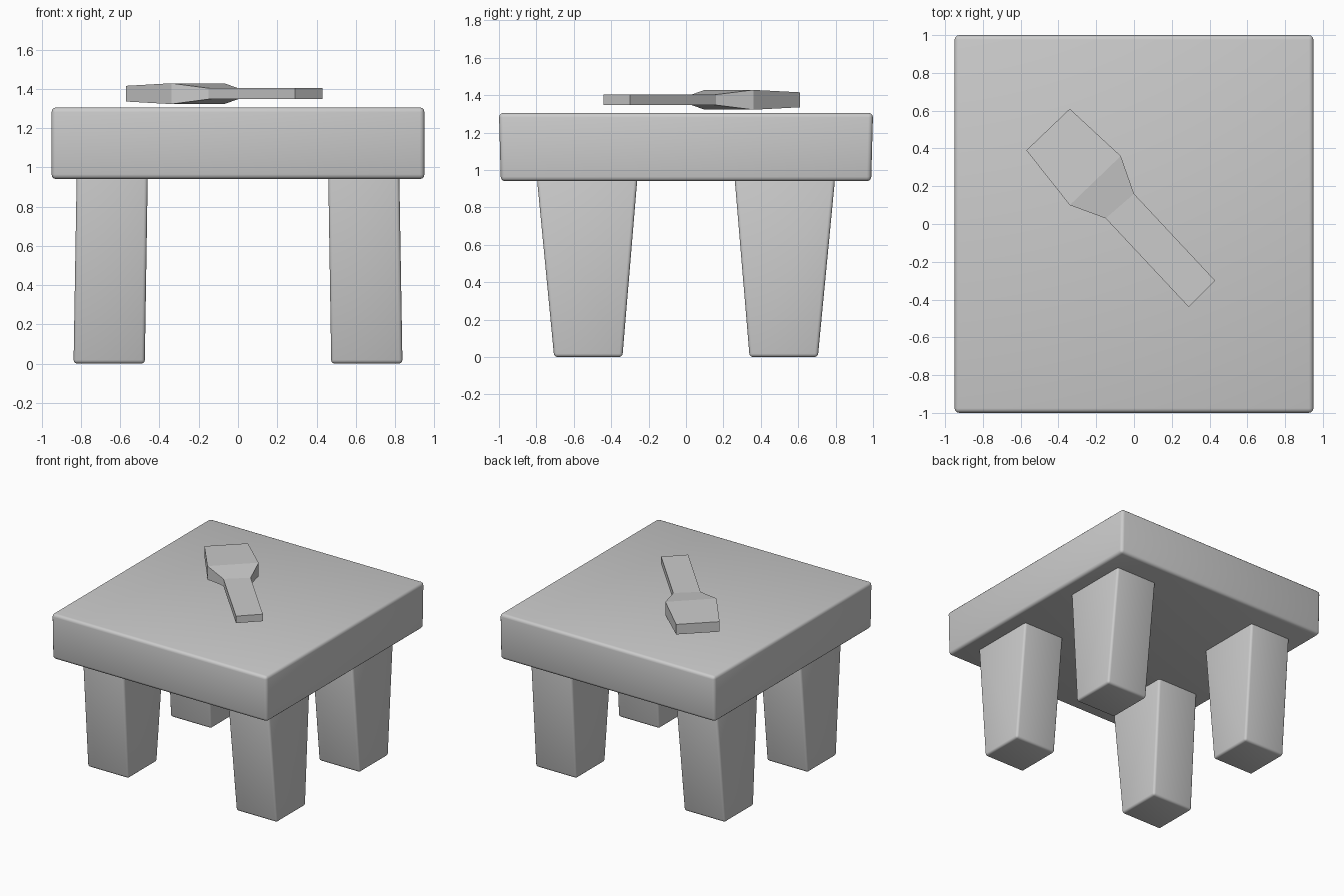
import bpy
import bmesh

cube = bpy.data.objects.get("Cube")
if cube:
    bpy.data.objects.remove(cube, do_unlink=True)

# One plain grey for everything
grey = bpy.data.materials.new("plain_grey")
grey.use_nodes = True
colour = (0.6, 0.6, 0.6, 1)
grey.diffuse_color = colour
grey.node_tree.nodes["Principled BSDF"].inputs["Base Color"].default_value = colour


def loft(name, sections, bevel=0):
    """Join four-cornered sections in order, cap both ends, optionally round the edges."""
    bm = bmesh.new()
    rings = [[bm.verts.new(p) for p in s] for s in sections]
    for a, b in zip(rings, rings[1:]):
        for i in range(4):
            j = (i + 1) % 4
            bm.faces.new((a[i], a[j], b[j], b[i]))
    bm.faces.new(rings[0])
    bm.faces.new(rings[-1])
    bmesh.ops.recalc_face_normals(bm, faces=bm.faces)
    if bevel:
        bmesh.ops.bevel(bm, geom=bm.edges[:], offset=bevel, segments=3,
                        profile=0.5, affect='EDGES')
        for f in bm.faces:
            f.smooth = True
    mesh = bpy.data.meshes.new(name)
    bm.to_mesh(mesh)
    bm.free()
    mesh.materials.append(grey)
    obj = bpy.data.objects.new(name, mesh)
    bpy.context.collection.objects.link(obj)
    return obj


def rect(x0, x1, y0, y1, z):
    return [(x0, y0, z), (x1, y0, z), (x1, y1, z), (x0, y1, z)]


# Thick slab top
loft("table_top", [rect(-0.95, 0.95, -0.99, 0.99, 0.94),
                   rect(-0.95, 0.95, -1, 1, 1.305)], 0.024)

# Four legs, widening towards the top along y
for sx, side in ((1, "left"), (-1, "right")):
    for sy, end in ((-1, "front"), (1, "back")):
        loft(f"{end}_{side}_leg",
             [rect(sx * 0.475, sx * 0.838, sy * 0.34, sy * 0.705, 0),
              rect(sx * 0.46, sx * 0.822, sy * 0.26, sy * 0.797, 0.955)], 0.018)

# Paddle-shaped tool hovering over the top: two side points and a half thickness per section
stations = [((-0.57, 0.39), (-0.34, 0.61), 0.04),
            ((-0.34, 0.10), (-0.07, 0.36), 0.053),
            ((-0.15, 0.03), (0.0, 0.16), 0.028),
            ((0.29, -0.44), (0.43, -0.30), 0.028)]
mid = 1.375
loft("paddle_tool", [[(*a, mid - h), (*b, mid - h), (*b, mid + h), (*a, mid + h)]
                     for a, b, h in stations])
